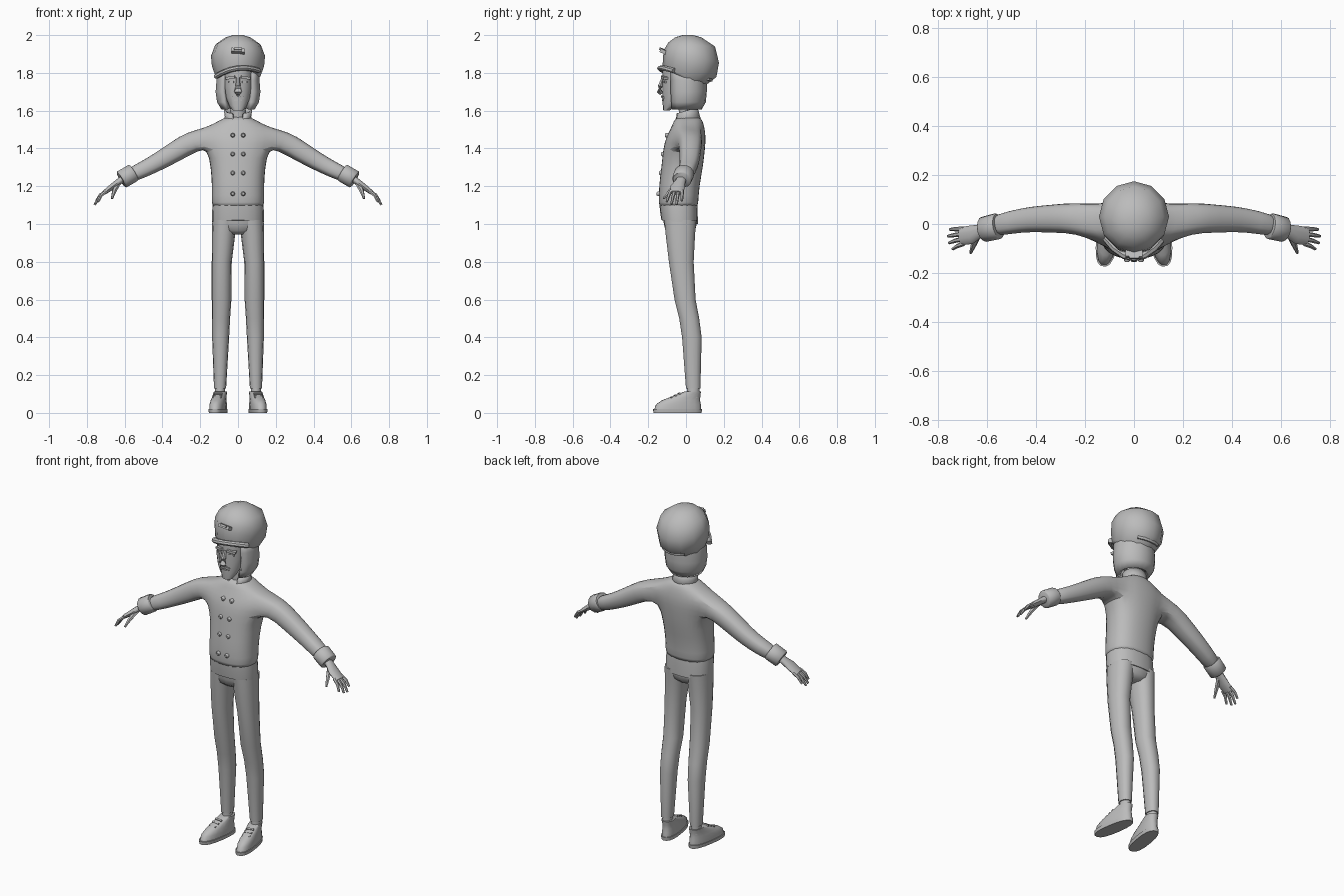
import bpy, bmesh
from math import sin, cos, pi, radians, atan2, copysign
from mathutils import Vector, Matrix

if "Cube" in bpy.data.objects:
    bpy.data.objects.remove(bpy.data.objects["Cube"])

GREY = (0.5, 0.5, 0.5, 1)
mat = bpy.data.materials.new("plain_grey")
mat.use_nodes = True
mat.diffuse_color = GREY
mat.node_tree.nodes["Principled BSDF"].inputs["Base Color"].default_value = GREY


def flat(x, y, z, rx, ry, tilt=0):
    """Level ring; a tilt lowers its back."""
    t = radians(tilt)
    return Vector((x, y, z)), Vector((rx, 0, 0)), Vector((0, ry * cos(t), -ry * sin(t)))


def along(points, side=(0, 1, 0)):
    """Rings square to a path of (x, y, z, radius along side, other radius)."""
    rings = []
    for i, p in enumerate(points):
        a, b = points[max(i - 1, 0)], points[min(i + 1, len(points) - 1)]
        t = (Vector(b[:3]) - Vector(a[:3])).normalized()
        u = Vector(side)
        u = (u - t * u.dot(t)).normalized()
        v = t.cross(u)
        if v.z < 0:
            v = -v
        rings.append((Vector(p[:3]), u * p[3], v * p[4]))
    return rings


def ring_point(ring, a, power=1):
    c, u, v = ring
    f = lambda n: copysign(abs(n) ** power, n)
    return c + u * f(cos(a)) + v * f(sin(a))


def loft(bm, rings, n=12, power=1, gap=0):
    """Skin the rings; a gap in degrees leaves the front open and uncapped."""
    g = radians(gap)
    if gap:
        angles = [-pi / 2 + g + (2 * pi - 2 * g) * k / n for k in range(n + 1)]
    else:
        angles = [2 * pi * k / n for k in range(n)]
    loops = [[bm.verts.new(ring_point(r, a, power)) for a in angles] for r in rings]
    for lo, hi in zip(loops, loops[1:]):
        for k in range(n):
            j = (k + 1) % len(angles)
            bm.faces.new((lo[k], lo[j], hi[j], hi[k]))
    if not gap:
        bm.faces.new(loops[0])
        bm.faces.new(loops[-1])


def block(bm, loc, size, rot=(0, 0, 0)):
    m = Matrix.Translation(loc)
    for r, axis in zip(rot, "XYZ"):
        m = m @ Matrix.Rotation(radians(r), 4, axis)
    bmesh.ops.create_cube(bm, size=1, matrix=m @ Matrix.Diagonal((*size, 1)))


def finish(name, bm, mirror=False, subdiv=0, thick=0, angle=50):
    bmesh.ops.recalc_face_normals(bm, faces=bm.faces)
    me = bpy.data.meshes.new(name)
    bm.to_mesh(me)
    bm.free()
    me.materials.append(mat)
    ob = bpy.data.objects.new(name, me)
    bpy.context.collection.objects.link(ob)
    bpy.ops.object.select_all(action="DESELECT")
    ob.select_set(True)
    bpy.context.view_layer.objects.active = ob
    bpy.ops.object.shade_smooth_by_angle(angle=radians(angle))
    if thick:
        mod = ob.modifiers.new("thickness", "SOLIDIFY")
        mod.thickness = thick
        mod.offset = -1
    if subdiv:
        ob.modifiers.new("smooth", "SUBSURF").levels = subdiv
        ob.modifiers["smooth"].render_levels = subdiv
    if mirror:
        ob.modifiers.new("mirror", "MIRROR")
    return ob


def part(name, rings, n=12, power=1, gap=0, **kw):
    bm = bmesh.new()
    loft(bm, rings, n, power, gap)
    return finish(name, bm, **kw)


# Jacket: torso with sleeves drawn out of openings in its sides
bm = bmesh.new()
loft(bm, [flat(0, *r) for r in (
    (-.04, 1.09, .138, .104), (-.04, 1.1, .142, .106), (-.037, 1.2, .14, .109),
    (-.02, 1.3, .146, .112), (-.01, 1.4, .166, .113), (0, 1.46, .19, .107),
    (.01, 1.51, .17, .09), (.012, 1.548, .1, .077), (.012, 1.57, .06, .06))], 16, .85)
holes = [f for f in bm.faces if abs(f.calc_center_median().x) > .125
         and 1.41 < f.calc_center_median().z < 1.5]
bmesh.ops.delete(bm, geom=holes, context="FACES")
rim = {v for e in bm.edges if e.is_boundary for v in e.verts}
for s in (1, -1):
    turn = lambda v: atan2(v.co.z - 1.457, v.co.y - .003)
    loop = sorted((v for v in rim if v.co.x * s > 0), key=turn)
    angles = [turn(v) for v in loop]
    sleeve = along([(x * s, y, z, a, b) for x, y, z, a, b in (
        (.24, .025, 1.437, .067, .063), (.32, .022, 1.39, .062, .06),
        (.42, .02, 1.33, .055, .052), (.5, .008, 1.288, .05, .046),
        (.585, -.012, 1.25, .045, .043))])
    for ring in sleeve:
        new = [bm.verts.new(ring_point(ring, a)) for a in angles]
        for k in range(len(loop)):
            j = (k + 1) % len(loop)
            bm.faces.new((loop[k], loop[j], new[j], new[k]))
        loop = new
    bm.faces.new(loop)
finish("jacket", bm, subdiv=1)

# Jacket trim: hem, collar, cuffs and buttons
part("jacket_hem", [flat(0, -.04, 1.1, .134, .1), flat(0, -.038, 1.07, .137, .1),
                    flat(0, -.034, 1.01, .137, .097, 6)], 20, .85)
part("collar", [flat(0, .008, 1.535, .078, .074, -6), flat(0, .006, 1.57, .07, .066, -12),
                flat(0, .004, 1.6, .075, .06, -15)], 14, gap=24, thick=.01)
part("cuffs", along([(.553, -.008, 1.272, .05, .047), (.558, -.009, 1.269, .054, .05),
                     (.613, -.022, 1.237, .052, .05), (.618, -.023, 1.234, .046, .044)]),
     14, mirror=True)
bm = bmesh.new()
for y, z in ((-.098, 1.47), (-.119, 1.37), (-.129, 1.27), (-.142, 1.16)):
    loft(bm, along([(.028, y + .02, z, .012, .012), (.028, y - .008, z, .012, .012),
                    (.028, y - .014, z, .007, .007)], (1, 0, 0)), 8)
finish("buttons", bm, mirror=True)

# Hands: flat palm with four fanned fingers and a thumb
bm = bmesh.new()
loft(bm, along([(.6, -.022, 1.245, .026, .02), (.63, -.03, 1.225, .028, .018),
                (.665, -.044, 1.198, .038, .017), (.71, -.05, 1.165, .037, .012)]), 10)
for y, tip in ((-.02, (.752, -.022, 1.122)), (-.04, (.76, -.05, 1.102)),
               (-.06, (.755, -.077, 1.105)), (-.08, (.74, -.102, 1.117))):
    base, tip = Vector((.695, y, 1.175)), Vector(tip)
    mid = base.lerp(tip, .5) + Vector((.006, 0, .006))
    loft(bm, along([(*base, .01, .01), (*mid, .009, .009), (*tip, .006, .006)]), 6)
loft(bm, along([(.635, -.04, 1.215, .015, .012), (.655, -.085, 1.175, .012, .011),
                (.667, -.118, 1.135, .006, .006)], (1, 0, 0)), 6)
finish("hands", bm, mirror=True)

# Trousers: seat and slightly bent legs
part("trouser_seat", [flat(0, -.034, 1.05, .13, .09), flat(0, -.03, 1.0, .13, .087),
                      flat(0, -.03, .965, .1, .078), flat(0, -.028, .945, .05, .055)], 16, .85)
part("trouser_legs", [flat(*r) for r in (
    (.07, -.03, 1.02, .066, .087), (.076, -.03, .95, .062, .08), (.086, -.025, .8, .053, .067),
    (.087, -.005, .6, .052, .057), (.09, .017, .5, .048, .054), (.092, .031, .4, .045, .053),
    (.095, .038, .13, .032, .039))], 14, .9, mirror=True)
part("ankles", [flat(.095, .038, .08, .027, .034), flat(.095, .038, .15, .027, .034)],
     12, mirror=True)

# Shoes: sole, upper and laces, toes turned out
turn_out = (Matrix.Translation((.092, .04, 0)) @ Matrix.Rotation(radians(9), 4, "Z")
            @ Matrix.Translation((0, -.04, 0)))
bm = bmesh.new()
loft(bm, [flat(0, -.046, 0, .043, .129), flat(0, -.046, .02, .045, .131)], 18, .8)
loft(bm, [flat(0, -.045, .02, .041, .126), flat(0, -.041, .045, .041, .12),
          flat(0, -.028, .066, .038, .103), flat(0, .004, .09, .035, .072),
          flat(0, .034, .112, .034, .045)], 18, .85)
for y, z in ((-.08, .078), (-.058, .09), (-.036, .101)):
    block(bm, (0, y, z), (.045, .01, .012), (28, 0, 0))
bmesh.ops.transform(bm, matrix=turn_out, verts=bm.verts)
finish("shoes", bm, mirror=True)

# Neck and head
part("neck", [flat(0, .005, 1.54, .042, .042), flat(0, 0, 1.67, .04, .04)], 12)
part("face", [flat(0, *r) for r in (
    (-.104, 1.6, .026, .016), (-.085, 1.625, .046, .038), (-.062, 1.67, .064, .062),
    (-.05, 1.73, .076, .076), (-.042, 1.82, .08, .082))], 12)
part("skull", [flat(0, .015, 1.64, .07, .065), flat(0, .01, 1.68, .095, .085),
               flat(0, 0, 1.82, .095, .09)], 14)
part("hair", [flat(0, *r) for r in (
    (-.008, 1.605, .088, .09), (.0, 1.645, .112, .105), (.0, 1.7, .12, .11),
    (.0, 1.76, .115, .11), (0, 1.83, .11, .11))], 14, gap=42, thick=.025, angle=35)

# Facial features
bm = bmesh.new()
loft(bm, along([(0, -.122, 1.775, .01, .008), (0, -.136, 1.73, .013, .014),
                (0, -.14, 1.7, .02, .017), (0, -.13, 1.688, .012, .01)], (1, 0, 0)), 6)
finish("nose", bm)
bm = bmesh.new()
block(bm, (.038, -.114, 1.775), (.05, .025, .014), (0, 10, 18))
block(bm, (.036, -.112, 1.752), (.032, .016, .012), (0, 0, 18))
finish("brows_and_eyes", bm, mirror=True)
bm = bmesh.new()
block(bm, (.014, -.122, 1.672), (.03, .012, .012), (0, 14, 16))
block(bm, (.01, -.121, 1.655), (.022, .009, .006), (0, 0, 12))
finish("moustache_and_mouth", bm, mirror=True)

# Hat: ball-shaped crown tipped back, front visor, badge and back strap
part("hat_crown", [flat(0, *r) for r in (
    (-.012, 1.775, .112, .118, 24), (-.01, 1.785, .12, .125, 24), (.02, 1.835, .138, .152, 22),
    (.03, 1.89, .143, .149, 14), (.03, 1.95, .12, .124, 5), (.012, 1.988, .066, .07, 0),
    (.01, 2.0, .026, .028, 0))], 12)
visor = [(x, -.135 + 6 * x * x, 1.825 + .12 * x - 2.2 * x * x, .018, .014)
         for x in (-.115, -.08, -.04, 0, .04, .08, .11)]
part("hat_visor", along(visor), 8, angle=35)
bm = bmesh.new()
block(bm, (0, -.12, 1.915), (.07, .035, .02), (-25, 4, 0))
block(bm, (0, -.125, 1.922), (.04, .035, .012), (-25, 4, 0))
finish("hat_badge", bm)
part("hat_strap", along([(x, .135 - 4 * x * x, 1.765 + x * x, .008, .012)
                         for x in (-.07, -.035, 0, .035, .07)]), 6)
